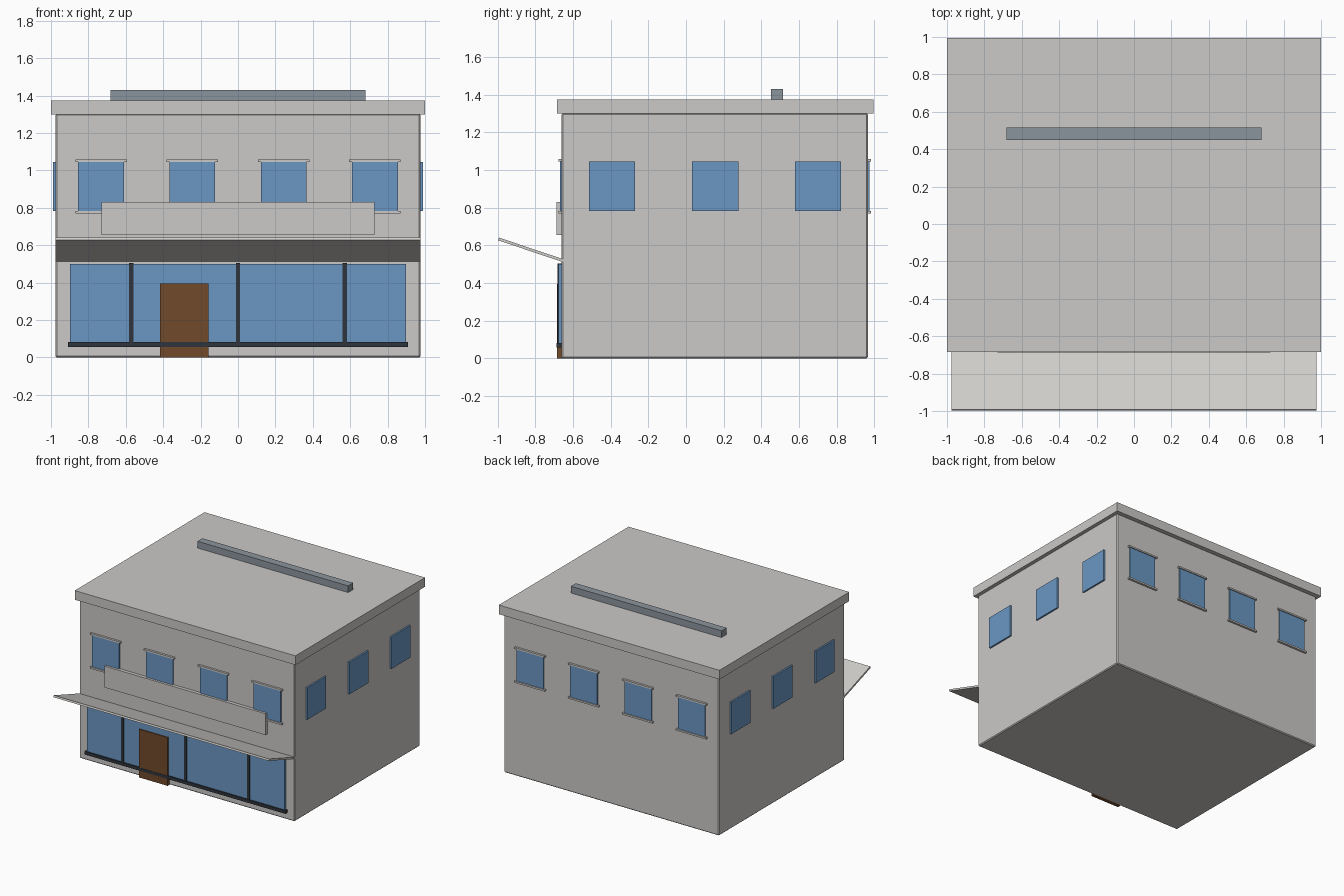
import bpy
import math

if "Cube" in bpy.data.objects:
    bpy.data.objects.remove(bpy.data.objects["Cube"], do_unlink=True)


def material(name, rgb):
    m = bpy.data.materials.new(name)
    m.use_nodes = True
    m.diffuse_color = (*rgb, 1)
    node = next(n for n in m.node_tree.nodes if n.type == "BSDF_PRINCIPLED")
    node.inputs["Base Color"].default_value = (*rgb, 1)
    node.inputs["Roughness"].default_value = 0.8
    return m


plaster = material("warm_grey_plaster", (0.60, 0.585, 0.57))
canvas = material("pale_awning", (0.63, 0.62, 0.595))
glass = material("blue_glass", (0.145, 0.31, 0.55))
frame = material("dark_frame", (0.028, 0.036, 0.046))
wood = material("brown_door", (0.165, 0.068, 0.023))
metal = material("roof_metal", (0.26, 0.30, 0.34))


def box(name, x, y, z, mat, bevel=0):
    """Box from (min, max) ranges on each axis."""
    bpy.ops.mesh.primitive_cube_add(
        size=1, location=[(a + b) / 2 for a, b in (x, y, z)])
    ob = bpy.context.object
    ob.name = name
    ob.scale = [b - a for a, b in (x, y, z)]
    bpy.ops.object.transform_apply(location=False, rotation=False, scale=True)
    ob.data.materials.append(mat)
    if bevel:
        mod = ob.modifiers.new("edge_bevel", "BEVEL")
        mod.width = bevel
        mod.segments = 1
    return ob


def around(centre, width):
    return (centre - width / 2, centre + width / 2)


FRONT, BACK, SIDE = -0.66, 0.965, 0.975

# Main volume, roof slab and roof vent
box("walls", (-SIDE, SIDE), (FRONT, BACK), (0, 1.302), plaster, 0.007)
box("roof_slab", (-1, 1), (-0.685, 0.995), (1.30, 1.375), plaster)
box("roof_vent", (-0.683, 0.683), (0.45, 0.515), (1.375, 1.43), metal)

# Upper windows with lintels and sills, front and back
WIDTH, LOW, HIGH = 0.245, 0.783, 1.045
for label, wall, out in (("front", FRONT, -1), ("back", BACK, 1)):
    def depth(d):
        return tuple(sorted((wall - out * 0.01, wall + out * d)))
    for cx in (-0.732, -0.245, 0.245, 0.732):
        box(label + "_window", around(cx, WIDTH), depth(0.009), (LOW, HIGH), glass)
        box(label + "_lintel", around(cx, 0.275), depth(0.017), (HIGH, HIGH + 0.013), plaster)
        box(label + "_sill", around(cx, 0.275), depth(0.017), (LOW - 0.014, LOW), plaster)

# Plain windows on both sides
for label, s in (("left", 1), ("right", -1)):
    for cy in (-0.392, 0.155, 0.70):
        box(label + "_window", tuple(sorted((s * 0.965, s * 0.988))),
            around(cy, WIDTH), (LOW, HIGH), glass)

# Shop front: glazing, mullions, bottom rail and door
box("shop_glass", (-0.897, 0.897), (-0.676, -0.65), (0.07, 0.50), glass)
for cx in (-0.57, 0, 0.57):
    box("mullion", around(cx, 0.024), (-0.683, -0.65), (0.07, 0.505), frame)
box("bottom_rail", (-0.91, 0.91), (-0.687, -0.65), (0.057, 0.082), frame)
box("door", (-0.417, -0.158), (-0.685, -0.65), (0, 0.395), wood)

# Sign board above the awning
box("sign_board", (-0.73, 0.73), (-0.688, -0.65), (0.655, 0.83), plaster)

# Awning slab rising away from the wall
rise, run = 0.113, 0.335
awning = box("awning", (-SIDE, SIDE), around(0, math.hypot(rise, run) + 0.01),
             around(0, 0.015), canvas)
awning.location = (0, FRONT - run / 2 + 0.005, 0.576)
awning.rotation_euler.x = -math.atan2(rise, run)
